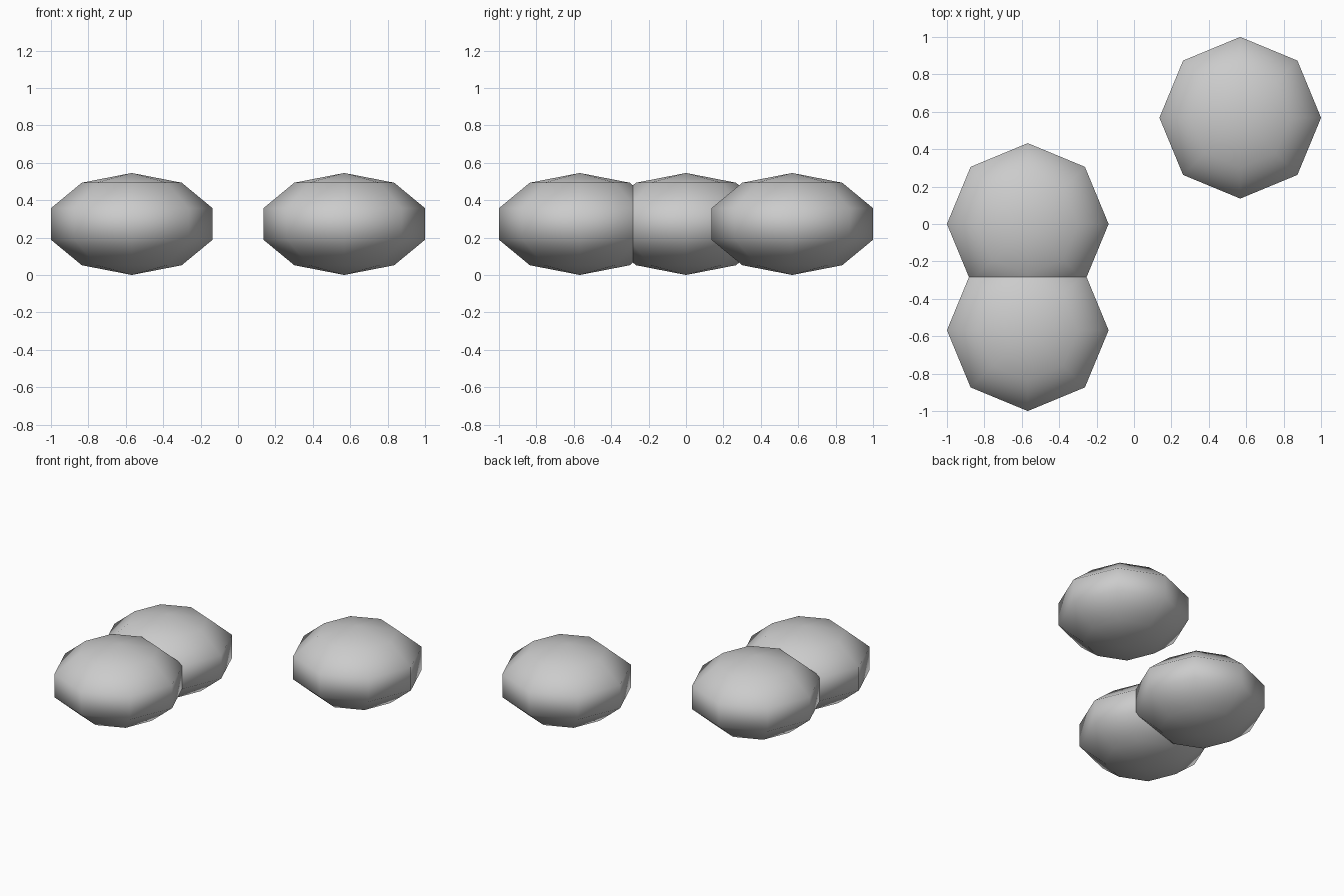
import bpy

if "Cube" in bpy.data.objects:
    bpy.data.objects.remove(bpy.data.objects["Cube"])

# One plain grey for everything
grey = bpy.data.materials.new("mid_grey")
grey.diffuse_color = (0.6, 0.6, 0.6, 1)
grey.use_nodes = True
grey.node_tree.nodes["Principled BSDF"].inputs["Base Color"].default_value = grey.diffuse_color

SPACING = 0.568          # distance between neighbouring grid cells
RADIUS = 0.8 * SPACING
FLATTEN = 0.6            # vertical squash of each blob


def blob(name, cell_x, cell_y):
    """Squashed low-poly ball resting on the ground at a grid cell."""
    bpy.ops.mesh.primitive_uv_sphere_add(
        segments=8, ring_count=5, radius=RADIUS,
        location=(cell_x * SPACING, cell_y * SPACING, RADIUS * FLATTEN))
    ob = bpy.context.object
    ob.name = name
    ob.scale.z = FLATTEN
    ob.data.materials.append(grey)
    bpy.ops.object.shade_smooth()
    return ob


# A touching pair on the left, a single blob at the back right
blob("front_left_blob", -1, -1)
blob("middle_left_blob", -1, 0)
blob("back_right_blob", 1, 1)
